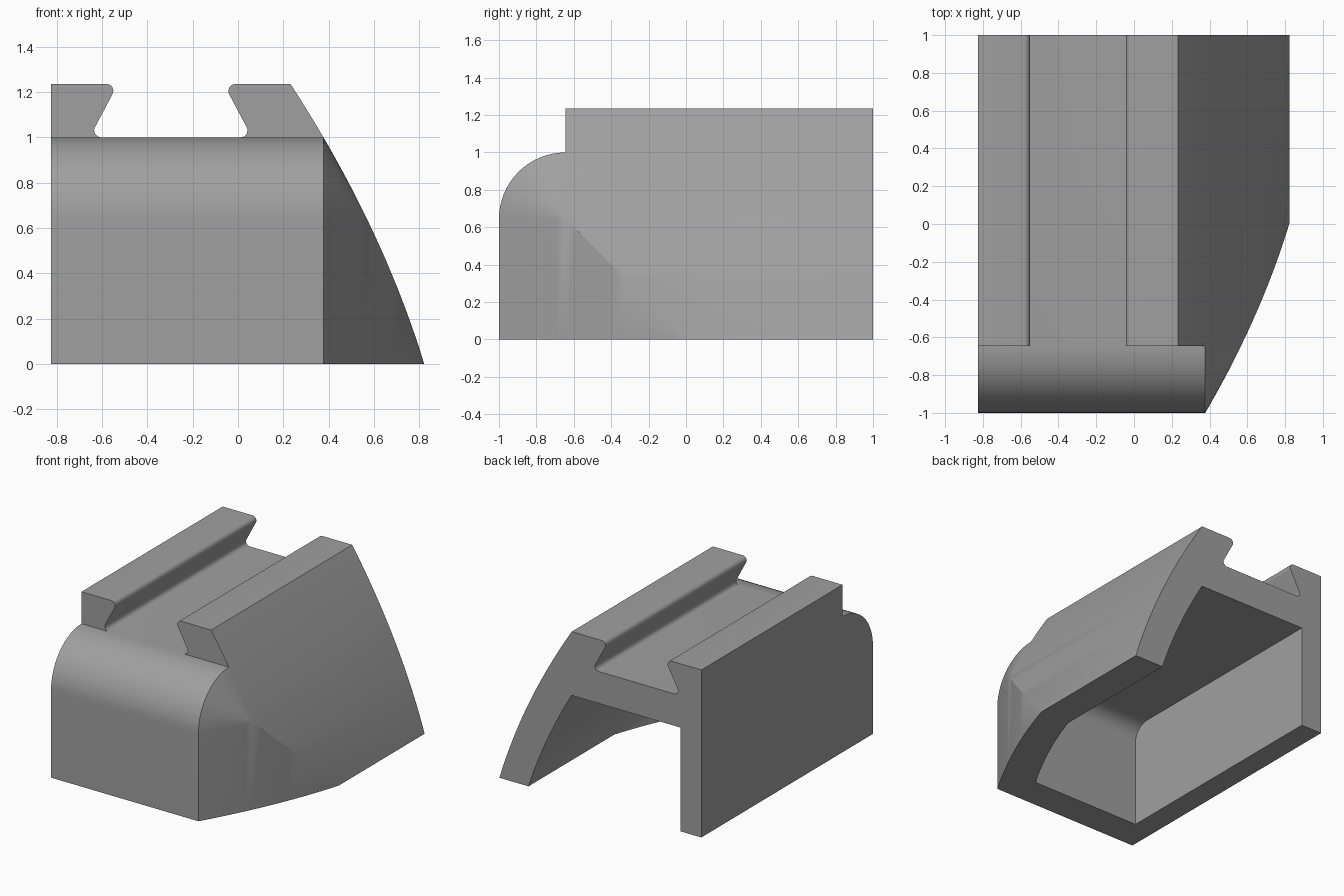
import bpy, bmesh, math
from mathutils import Vector

if "Cube" in bpy.data.objects:
    bpy.data.objects.remove(bpy.data.objects["Cube"])

LEFT, IN_LEFT, BACK = -0.825, -0.655, 1.0
C = 0.645                      # centre of the rounded front top edge
TOP, IN_TOP, RAIL = 1.0, 0.765, 1.235
ARC = 16


def outer_x(s):
    return 0.822 - 0.306 * s - 0.139 * s * s


def inner_x(s):
    return 0.585 - 0.33 * s - 0.17 * s * s


def span(a, b, n):
    return [a + (b - a) * i / n for i in range(n + 1)]


def path(s):
    """(y, z) points from the back, over the front edge, down to the floor."""
    r = max(s - C, 0)
    k = min(s, C)
    arc = [(-k - r * math.sin(a), k + r * math.cos(a)) for a in span(0, math.pi / 2, ARC)]
    return [(BACK, s)] + arc + [(-s, 0)]


def fillet(p, a, b, r, n=6):
    """Round the corner p between the directions towards a and b."""
    p, a, b = Vector(p), Vector(a), Vector(b)
    u, v = (a - p).normalized(), (b - p).normalized()
    half = u.angle(v) / 2
    centre = p + (u + v).normalized() * (r / math.sin(half))
    d0 = p + u * (r / math.tan(half)) - centre
    d1 = p + v * (r / math.tan(half)) - centre
    return [tuple(centre + d0.lerp(d1, t).normalized() * r) for t in span(0, 1, n)]


bm = bmesh.new()


def face(points):
    bm.faces.new([bm.verts.new(p) for p in points])


def grid(rows):
    for r0, r1 in zip(rows, rows[1:]):
        for i in range(len(r0) - 1):
            face([r0[i], r0[i + 1], r1[i + 1], r1[i]])


# Levels of the curved side wall, outside and inside
out_s = span(0, C, 10) + span(C, TOP, 8)[1:]
in_s = span(0, C, 10) + span(C, IN_TOP, 4)[1:]

# Dovetail rail section, from the curved side across to the flat side
rail_s = span(TOP, RAIL, 5)
corners = [(-0.063, RAIL), (0.062, TOP), (-0.655, TOP), (-0.53, RAIL)]
ends = [(outer_x(RAIL), RAIL)] + corners + [(LEFT, RAIL)]
rounds = [fillet(ends[i], ends[i - 1], ends[i + 1], 0.03) for i in range(1, 5)]
right_rail = [(outer_x(s), s) for s in rail_s] + rounds[0] + rounds[1]
left_rail = rounds[2] + rounds[3] + [(LEFT, RAIL), (LEFT, TOP)]
section = right_rail + left_rail
floor_r, floor_l = right_rail[-1][0], left_rail[0][0]

# Curved side wall
grid([[(outer_x(s), y, z) for y, z in path(s)] for s in out_s])
grid([[(inner_x(s), y, z) for y, z in path(s)] for s in in_s])

# Rounded front wall; the inside also carries the ceiling
front, inside = path(TOP), path(IN_TOP)
grid([[(x, y, z) for y, z in front[1:]] for x in (outer_x(TOP), floor_r, floor_l, LEFT)])
grid([[(x, y, z) for y, z in inside] for x in (inner_x(IN_TOP), IN_LEFT)])

# Flat side wall
face([(LEFT, y, z) for y, z in front] + [(LEFT, BACK, 0)])
face([(IN_LEFT, y, z) for y, z in inside] + [(IN_LEFT, BACK, 0)])

# Rails and channel, with front ends
grid([[(x, y, z) for x, z in section] for y in (BACK, -C)])
for rail in (right_rail, left_rail):
    face([(x, -C, z) for x, z in rail])

# Back rim
face([(outer_x(s), BACK, s) for s in out_s] + [(x, BACK, z) for x, z in section[1:]]
     + [(LEFT, BACK, 0), (IN_LEFT, BACK, 0), (IN_LEFT, BACK, IN_TOP)]
     + [(inner_x(s), BACK, s) for s in reversed(in_s)])

# Bottom rim
face([(outer_x(0), BACK, 0)] + [(outer_x(s), -s, 0) for s in out_s]
     + [(LEFT, -TOP, 0), (LEFT, BACK, 0), (IN_LEFT, BACK, 0), (IN_LEFT, -IN_TOP, 0)]
     + [(inner_x(s), -s, 0) for s in reversed(in_s)] + [(inner_x(0), BACK, 0)])

bmesh.ops.remove_doubles(bm, verts=bm.verts, dist=1e-4)
bmesh.ops.recalc_face_normals(bm, faces=bm.faces)

mesh = bpy.data.meshes.new("dovetail_cover")
bm.to_mesh(mesh)
bm.free()
cover = bpy.data.objects.new("dovetail_cover", mesh)
bpy.context.collection.objects.link(cover)

grey = bpy.data.materials.new("mid_grey")
grey.diffuse_color = (0.35, 0.35, 0.35, 1)
grey.use_nodes = True
grey.node_tree.nodes["Principled BSDF"].inputs["Base Color"].default_value = grey.diffuse_color
mesh.materials.append(grey)

bpy.context.view_layer.objects.active = cover
cover.select_set(True)
bpy.ops.object.shade_smooth_by_angle(angle=math.radians(30))
